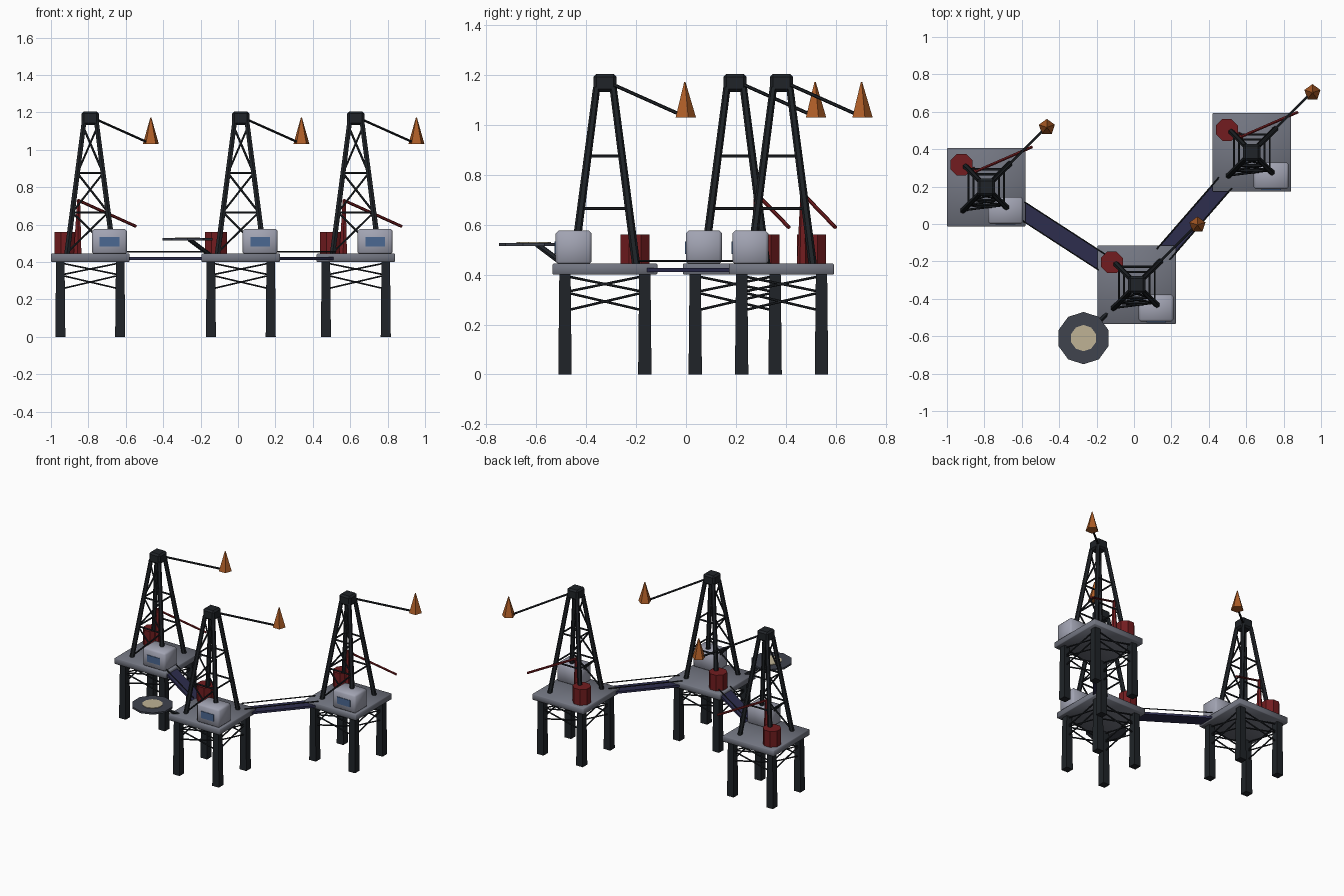
import bpy, bmesh, math
from mathutils import Vector, Matrix

if "Cube" in bpy.data.objects:
    bpy.data.objects.remove(bpy.data.objects["Cube"])

COLORS = {
    "dark": (0.014, 0.017, 0.021), "deck": (0.17, 0.18, 0.22), "cabin": (0.36, 0.37, 0.45),
    "red": (0.17, 0.012, 0.014), "orange": (0.42, 0.11, 0.02), "glass": (0.07, 0.14, 0.29),
    "bridge": (0.026, 0.026, 0.075), "pad": (0.05, 0.056, 0.075), "tan": (0.52, 0.45, 0.30),
}
MATS = {}
for key, rgb in COLORS.items():
    MATS[key] = bpy.data.materials.new(key)
    MATS[key].diffuse_color = (*rgb, 1)


def finish(bm, name, color, bevel=0, smooth=False):
    for f in bm.faces:
        f.smooth = smooth
    me = bpy.data.meshes.new(name)
    bm.to_mesh(me)
    bm.free()
    ob = bpy.data.objects.new(name, me)
    bpy.context.collection.objects.link(ob)
    me.materials.append(MATS[color])
    if bevel:
        mod = ob.modifiers.new("edge", 'BEVEL')
        mod.width, mod.segments = bevel, 1
    return ob


def add_box(bm, center, size):
    m = Matrix.Translation(center) @ Matrix.Diagonal((*size, 1))
    bmesh.ops.create_cube(bm, size=1, matrix=m)


def add_beam(bm, a, b, r1, r2=None, sides=6, spin=0.0):
    """Tapered prism running from a to b."""
    a, b = Vector(a), Vector(b)
    d = b - a
    rot = Vector((0, 0, 1)).rotation_difference(d).to_matrix().to_4x4()
    m = Matrix.Translation((a + b) / 2) @ rot @ Matrix.Rotation(spin, 4, 'Z')
    bmesh.ops.create_cone(bm, cap_ends=True, segments=sides, radius1=r1,
                          radius2=r1 if r2 is None else r2, depth=d.length, matrix=m)


CORNERS = [(-1, -1), (1, -1), (1, 1), (-1, 1)]
SIDES = list(zip(CORNERS, CORNERS[1:] + CORNERS[:1]))
SQ = math.pi / 4


def platform(tag, cx, cy, crane):
    def P(x, y, z):
        return Vector((cx + x, cy + y, z))

    # deck slab
    bm = bmesh.new()
    add_box(bm, P(0, 0, 0.422), (0.42, 0.42, 0.044))
    finish(bm, tag + "_deck", "deck", 0.004, True)

    # support legs
    bm = bmesh.new()
    for sx, sy in CORNERS:
        add_beam(bm, P(.16 * sx, .16 * sy, 0), P(.16 * sx, .16 * sy, .405), .038, .032, 4, SQ)
    finish(bm, tag + "_support_legs", "dark")

    # cross braces between support legs
    bm = bmesh.new()
    for p, q in SIDES:
        for lo, hi in ((.255, .33), (.33, .395)):
            for za, zb in ((lo, hi), (hi, lo)):
                add_beam(bm, P(.16 * p[0], .16 * p[1], za), P(.16 * q[0], .16 * q[1], zb), .005)
    finish(bm, tag + "_leg_braces", "dark")

    # derrick: four leaning legs, rings on all sides, crosses on the front
    def half(z):
        return .125 + (.033 - .125) * (z - .44) / (1.15 - .44)

    def D(c, z):
        return P(c[0] * half(z), c[1] * half(z), z)

    bm = bmesh.new()
    for c in CORNERS:
        add_beam(bm, D(c, .44), D(c, 1.15), .0165, .0145, 6)
    finish(bm, tag + "_derrick_legs", "dark")
    bm = bmesh.new()
    levels = (.45, .665, .875, 1.12)
    for p, q in SIDES:
        for z in levels[1:3]:
            add_beam(bm, D(p, z), D(q, z), .006)
        if p[1] == q[1] == -1:
            for lo, hi in zip(levels, levels[1:]):
                add_beam(bm, D(p, lo), D(q, hi), .006)
                add_beam(bm, D(p, hi), D(q, lo), .006)
    finish(bm, tag + "_derrick_lattice", "dark")
    bm = bmesh.new()
    add_box(bm, P(0, 0, 1.168), (.092, .092, .074))
    finish(bm, tag + "_derrick_cap", "dark", .012)

    # flare boom and flame
    bm = bmesh.new()
    add_beam(bm, P(.01, .01, 1.172), P(.31, .31, 1.038), .007)
    finish(bm, tag + "_flare_boom", "dark")
    bm = bmesh.new()
    add_beam(bm, P(.324, .32, 1.03), P(.324, .32, 1.172), .045, .003, 5)
    finish(bm, tag + "_flame", "orange")

    # storage tank
    bm = bmesh.new()
    add_beam(bm, P(-.133, .12, .44), P(-.133, .12, .56), .063, None, 8, math.pi / 8)
    finish(bm, tag + "_tank", "red")

    # cabin with front window
    bm = bmesh.new()
    add_box(bm, P(.103, -.125, .509), (.187, .144, .137))
    finish(bm, tag + "_cabin", "cabin", .012, True)
    bm = bmesh.new()
    add_box(bm, P(.103, -.197, .508), (.105, .008, .05))
    finish(bm, tag + "_window", "glass")

    # crane
    if crane:
        bm = bmesh.new()
        add_beam(bm, P(-.068, .085, .44), P(-.062, .085, .735), .024, .009, 6)
        add_beam(bm, P(-.065, .08, .73), P(.245, .215, .59), .008)
        finish(bm, tag + "_crane", "red")


CENTERS = {"left": (-.79, .197), "middle": (.015, -.325), "right": (.63, .383)}
for tag, (x, y) in CENTERS.items():
    platform(tag, x, y, tag != "middle")


# bridges with hand rails
def bridge(name, a, b):
    a, b = Vector((*CENTERS[a], 0)), Vector((*CENTERS[b], 0))
    d = (b - a).normalized()
    side = Vector((-d.y, d.x, 0)) * .045
    a, b = a + d * .215, b - d * .215
    bm = bmesh.new()
    m = (Matrix.Translation((a + b) / 2 + Vector((0, 0, .419)))
         @ Matrix.Rotation(math.atan2(d.y, d.x), 4, 'Z')
         @ Matrix.Diagonal(((b - a).length, .095, .016, 1)))
    bmesh.ops.create_cube(bm, size=1, matrix=m)
    finish(bm, name + "_walkway", "bridge")
    bm = bmesh.new()
    up = Vector((0, 0, .455))
    for s in (-1, 1):
        add_beam(bm, a + side * s + up, b + side * s + up, .004)
    finish(bm, name + "_rails", "dark")


bridge("left_bridge", "left", "middle")
bridge("right_bridge", "middle", "right")

# landing pad on the middle platform
bm = bmesh.new()
add_beam(bm, (-.27, -.61, .514), (-.27, -.61, .527), .14, None, 10, 0)
finish(bm, "landing_pad", "pad")
bm = bmesh.new()
add_beam(bm, (-.27, -.61, .52), (-.27, -.61, .531), .07, None, 10)
finish(bm, "landing_pad_center", "tan")
bm = bmesh.new()
add_beam(bm, (-.14, -.475, .43), (-.26, -.595, .52), .012)
finish(bm, "landing_pad_strut", "dark")

for m in bpy.data.materials:
    if m.users and not m.is_grease_pencil:
        m.use_nodes = True
        m.node_tree.nodes["Principled BSDF"].inputs["Base Color"].default_value = m.diffuse_color
